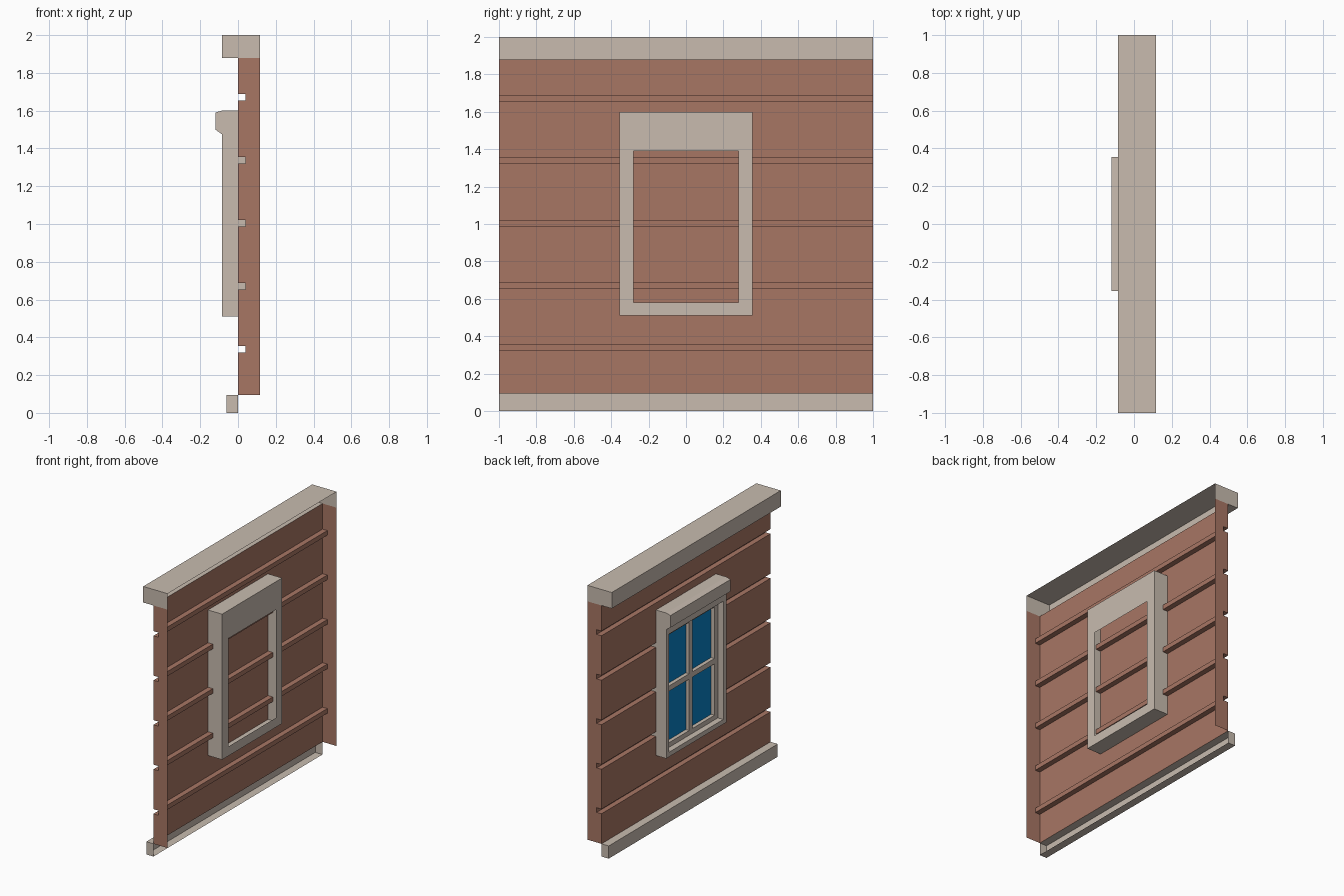
import bpy, bmesh

cube = bpy.data.objects.get("Cube")
if cube:
    bpy.data.objects.remove(cube, do_unlink=True)


def material(name, rgb):
    m = bpy.data.materials.new(name)
    m.use_nodes = True
    m.diffuse_color = (*rgb, 1)
    m.node_tree.nodes["Principled BSDF"].inputs["Base Color"].default_value = (*rgb, 1)
    return m


brick = material("brick_brown", (0.39, 0.18, 0.127))
stone = material("stone_beige", (0.58, 0.50, 0.43))
blue = material("glass_blue", (0.003, 0.22, 0.56))


def finish(name, bm, mat):
    bmesh.ops.recalc_face_normals(bm, faces=bm.faces)
    mesh = bpy.data.meshes.new(name)
    bm.to_mesh(mesh)
    bm.free()
    mesh.materials.append(mat)
    ob = bpy.data.objects.new(name, mesh)
    bpy.context.collection.objects.link(ob)
    return ob


def moulding(name, profile, half, mat, corners=()):
    """Open x-z profile swept along y; the end caps also take the extra corners."""
    bm = bmesh.new()
    rows = [[bm.verts.new((x, y, z)) for x, z in profile] for y in (-half, half)]
    a, b = rows
    for i in range(len(profile) - 1):
        bm.faces.new((a[i], a[i + 1], b[i + 1], b[i]))
    for row, y in zip(rows, (-half, half)):
        bm.faces.new(row + [bm.verts.new((x, y, z)) for x, z in corners])
    return finish(name, bm, mat)


def rect_loft(name, loops, mat):
    """Rectangles facing x, given as (x, half width, bottom, top), bridged in order."""
    bm = bmesh.new()
    rings = [[bm.verts.new((x, y, z)) for y, z in
              ((-h, lo), (h, lo), (h, hi), (-h, hi))] for x, h, lo, hi in loops]
    for a, b in zip(rings, rings[1:]):
        for i in range(4):
            j = (i + 1) % 4
            bm.faces.new((a[i], a[j], b[j], b[i]))
    return finish(name, bm, mat)


def box(name, lo, hi, mat):
    bm = bmesh.new()
    bmesh.ops.create_cube(bm, size=1)
    for v in bm.verts:
        v.co = [(p + q) / 2 + c * (q - p) for p, q, c in zip(lo, hi, v.co)]
    return finish(name, bm, mat)


BACK, FRONT = 0.117, -0.085
BASE, EAVE = 0.095, 1.88

# Grooved wall sheet with notched end flanges, open at the back
profile = [(0, BASE)]
for k in range(5):
    z = 0.32 + k / 3
    profile += [(0, z), (0.04, z), (0.04, z + 0.035), (0, z + 0.035)]
profile.append((0, EAVE))
moulding("wall", profile, 1, brick, [(BACK, EAVE), (BACK, BASE)])

# Top beam and skirting, hollow and open at the back
moulding("top_beam", [(BACK, 2), (FRONT, 2), (FRONT, EAVE), (0, EAVE)],
         1, stone, [(BACK, EAVE)])
moulding("skirting", [(0, BASE), (-0.06, BASE), (-0.06, 0), (0, 0)], 1, stone)

# Hollow window casing: back ring, sides, front ring, recess, sash
rect_loft("window_frame", [
    (BACK, 0.28, 0.58, 1.39), (BACK, 0.355, 0.51, 1.6),
    (FRONT, 0.355, 0.51, 1.6), (FRONT, 0.32, 0.545, 1.43),
    (-0.04, 0.32, 0.545, 1.43), (-0.04, 0.28, 0.58, 1.39),
    (-0.01, 0.28, 0.58, 1.39)], stone)

# Window header
moulding("window_header", [(FRONT, 1.475), (-0.12, 1.5), (-0.12, 1.59), (FRONT, 1.6)],
         0.355, stone)

# Glass and glazing bars
box("glass", (-0.012, -0.28, 0.58), (-0.008, 0.28, 1.39), blue)
box("vertical_bar", (-0.04, -0.02, 0.58), (-0.01, 0.02, 1.39), stone)
for side, name in ((-1, "right"), (1, "left")):
    ys = sorted((side * 0.02, side * 0.28))
    box(name + "_cross_bar", (-0.04, ys[0], 0.965), (-0.01, ys[1], 1.005), stone)
